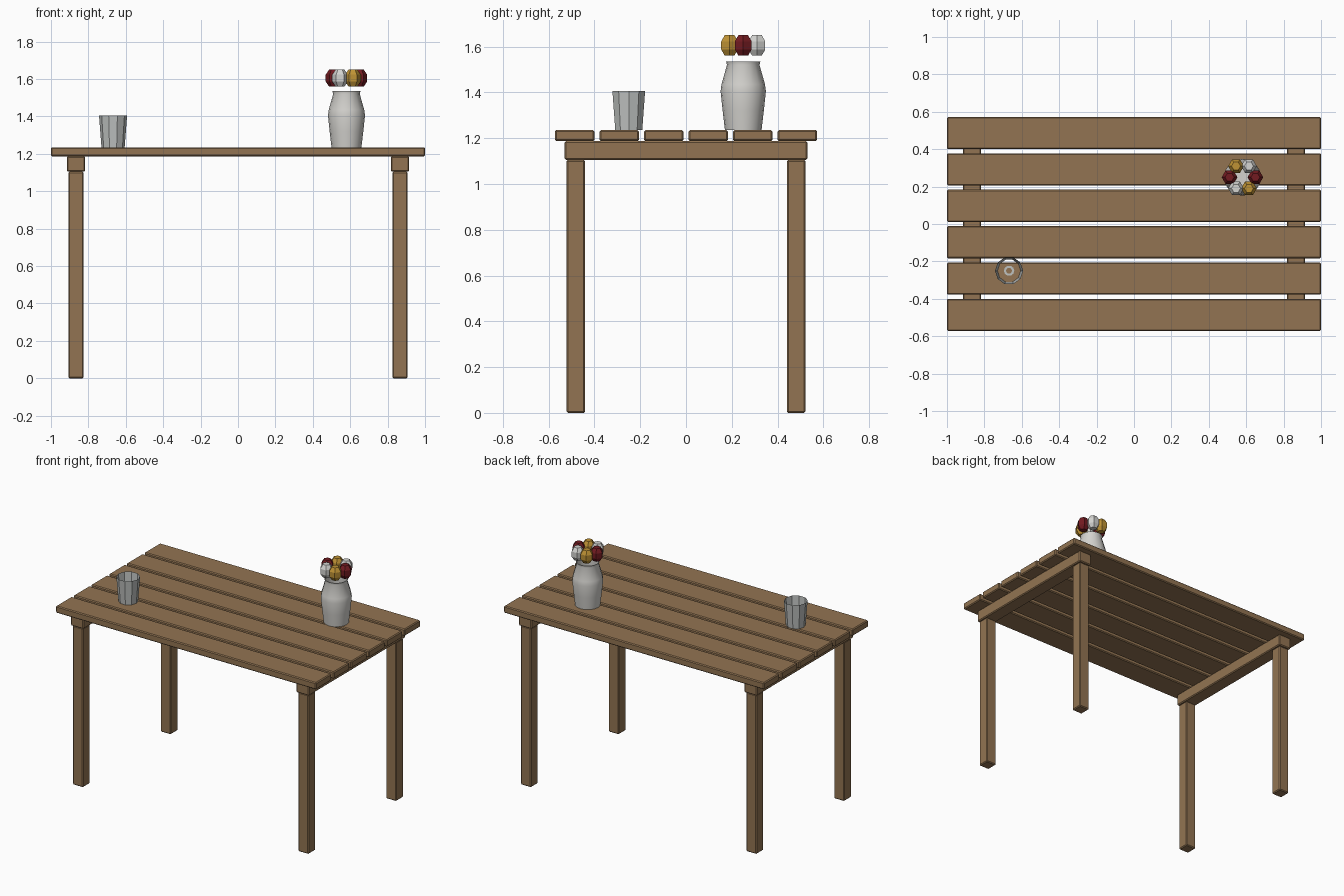
import bpy, bmesh, math

cube = bpy.data.objects.get("Cube")
if cube:
    bpy.data.objects.remove(cube, do_unlink=True)


def material(name, rgb):
    m = bpy.data.materials.new(name)
    m.use_nodes = True
    m.diffuse_color = (*rgb, 1)
    m.node_tree.nodes["Principled BSDF"].inputs["Base Color"].default_value = (*rgb, 1)
    return m


wood = material("brown wood", (0.29, 0.175, 0.085))
ceramic = material("white ceramic", (0.66, 0.65, 0.62))
glass = material("grey glass", (0.52, 0.54, 0.53))
white = material("white petals", (0.66, 0.66, 0.64))
red = material("red petals", (0.17, 0.011, 0.015))
yellow = material("yellow petals", (0.52, 0.29, 0.035))


def finish(name, bm, mat, location):
    mesh = bpy.data.meshes.new(name)
    bm.to_mesh(mesh)
    bm.free()
    mesh.materials.append(mat)
    obj = bpy.data.objects.new(name, mesh)
    obj.location = location
    bpy.context.collection.objects.link(obj)
    return obj


def box(name, size, centre):
    """Timber with softly chamfered edges."""
    bm = bmesh.new()
    bmesh.ops.create_cube(bm, size=1)
    bmesh.ops.scale(bm, vec=size, verts=bm.verts)
    bmesh.ops.bevel(bm, geom=bm.edges[:], offset=0.006, segments=1, affect='EDGES')
    return finish(name, bm, wood, centre)


def lathe(name, profile, sides, mat, location, cap_start=False, cap_end=False, smooth=False):
    """Rings of (radius, height) joined into a turned shape."""
    bm = bmesh.new()
    rings = []
    for r, z in profile:
        angles = [2 * math.pi * i / sides for i in range(sides)]
        rings.append([bm.verts.new((r * math.cos(a), r * math.sin(a), z)) for a in angles])
    for low, high in zip(rings, rings[1:]):
        for i in range(sides):
            j = (i + 1) % sides
            bm.faces.new((low[i], low[j], high[j], high[i]))
    if cap_start:
        bm.faces.new(rings[0][::-1])
    if cap_end:
        bm.faces.new(rings[-1])
    obj = finish(name, bm, mat, location)
    if smooth:
        bpy.ops.object.select_all(action='DESELECT')
        obj.select_set(True)
        bpy.context.view_layer.objects.active = obj
        bpy.ops.object.shade_smooth_by_angle(angle=math.radians(35))
    return obj


TOP = 1.235

# Table top planks
for i in range(6):
    box(f"plank_{i + 1}", (2, 0.172, 0.048), (0, (i - 2.5) * 0.1945, TOP - 0.024))

# Cross beams and legs
for side, x in (("right", -0.866), ("left", 0.866)):
    box(f"{side}_beam", (0.098, 1.06, 0.082), (x, 0, 1.146))
    for end, y in (("front", -0.481), ("back", 0.481)):
        box(f"{end}_{side}_leg", (0.08, 0.08, 1.105), (x, y, 0.5525))

# Drinking glass: thin wall and a small ring at the base
cup = (-0.668, -0.25, TOP)
lathe("glass_wall", [(0.062, 0), (0.075, 0.17)], 10, glass, cup)
lathe("glass_base_ring", [(0.028, 0.002), (0.016, 0.002)], 10, glass, cup)

# Vase, with its inner wall and floor
vase = (0.58, 0.25, TOP)
lathe("vase", [(0.08, 0), (0.09, 0.085), (0.099, 0.17), (0.095, 0.2), (0.071, 0.285),
               (0.075, 0.3), (0.069, 0.3), (0.065, 0.28), (0.09, 0.17), (0.074, 0.02)],
      16, ceramic, vase, cap_start=True, cap_end=True, smooth=True)

# Ring of six blossoms above the vase
blossom = [(0.024, -0.045), (0.042, -0.018), (0.042, 0.018), (0.024, 0.045)]
for i in range(6):
    a = i * math.pi / 3
    flower = lathe(f"flower_{i + 1}", blossom, 6, (red, white, yellow)[i % 3],
                   (vase[0] + 0.069 * math.cos(a), vase[1] + 0.069 * math.sin(a), 1.605),
                   cap_start=True, cap_end=True)
    flower.rotation_euler.z = a
